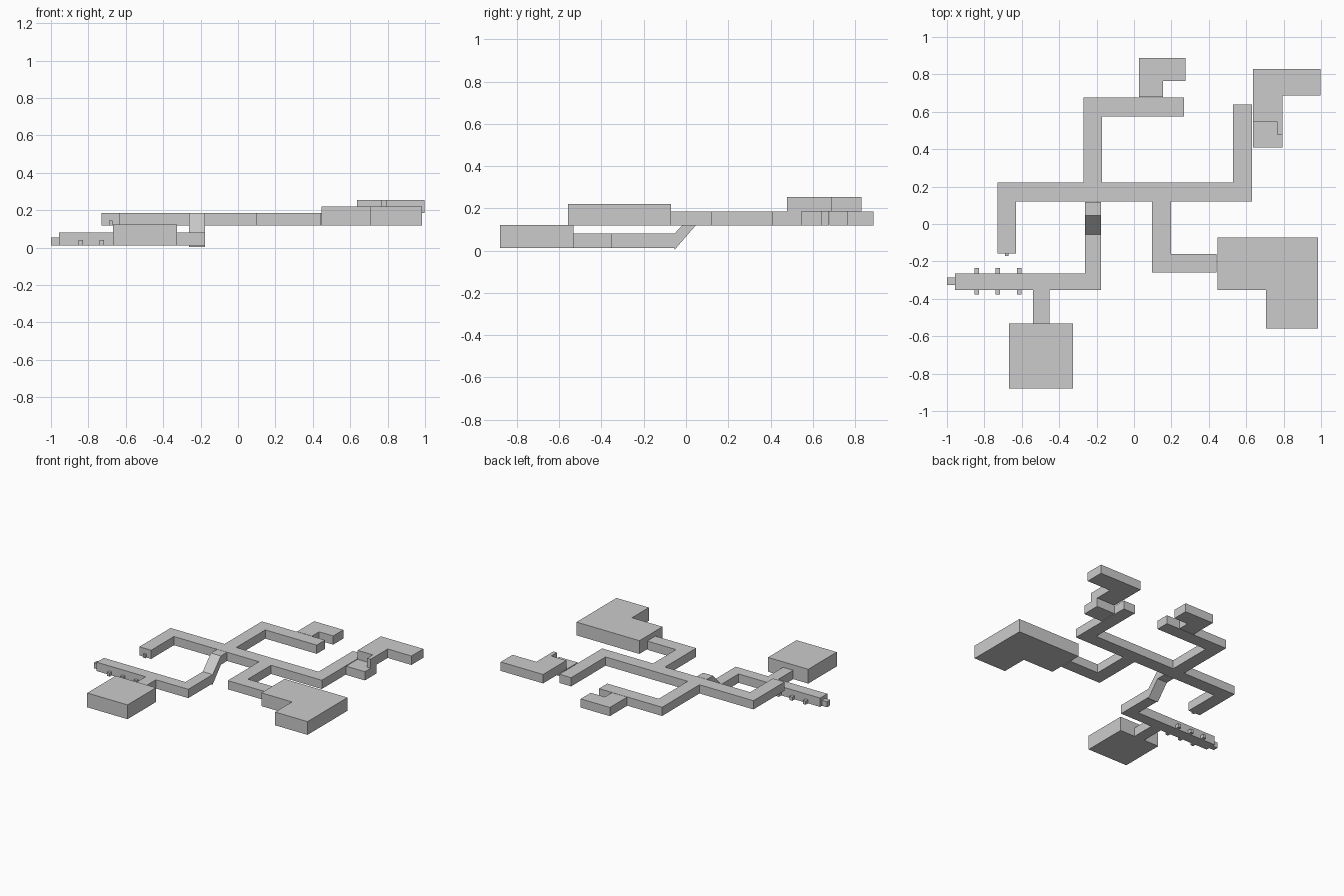
import bpy, bmesh
from mathutils import Vector


def extrude(name, points, offset):
    """Extrude a planar outline of 3D points along an offset into a closed solid."""
    bm = bmesh.new()
    face = bm.faces.new([bm.verts.new(p) for p in points])
    res = bmesh.ops.extrude_face_region(bm, geom=[face], use_keep_orig=True)
    moved = [v for v in res["geom"] if isinstance(v, bmesh.types.BMVert)]
    bmesh.ops.translate(bm, verts=moved, vec=Vector(offset))
    bmesh.ops.recalc_face_normals(bm, faces=bm.faces)
    mesh = bpy.data.meshes.new(name)
    bm.to_mesh(mesh)
    bm.free()
    ob = bpy.data.objects.new(name, mesh)
    bpy.context.collection.objects.link(ob)
    return ob


def slab(name, outline, z0, z1):
    return extrude(name, [(x, y, z0) for x, y in outline], (0, 0, z1 - z0))


def box(name, x0, x1, y0, y1, z0, z1):
    return slab(name, [(x0, y0), (x1, y0), (x1, y1), (x0, y1)], z0, z1)


LOW, LOW_TOP = 0.012, 0.08
MID, MID_TOP = 0.118, 0.185

# Upper corridor network, traced as one outline
slab("upper_corridors", [
    (-0.73, -0.157), (-0.63, -0.157), (-0.63, 0.12), (0.095, 0.12),
    (0.095, -0.26), (0.442, -0.26), (0.442, -0.16), (0.197, -0.16),
    (0.197, 0.12), (0.63, 0.12), (0.63, 0.64), (0.53, 0.64),
    (0.53, 0.222), (-0.17, 0.222), (-0.17, 0.575), (0.268, 0.575),
    (0.268, 0.676), (-0.27, 0.676), (-0.27, 0.222), (-0.73, 0.222)], MID, MID_TOP)
box("corridor_end_peg", -0.69, -0.67, -0.172, -0.157, MID, 0.145)

# Small angled room at the back
slab("back_room", [
    (0.027, 0.679), (0.155, 0.679), (0.155, 0.765), (0.275, 0.765),
    (0.275, 0.888), (0.027, 0.888)], MID, MID_TOP)

# Two-level room at the back right
box("right_room_lower", 0.636, 0.795, 0.408, 0.547, MID, MID_TOP)
slab("right_room_upper", [
    (0.636, 0.547), (0.765, 0.547), (0.765, 0.478), (0.795, 0.478),
    (0.795, 0.686), (0.997, 0.686), (0.997, 0.83), (0.636, 0.83)], MID_TOP, 0.254)

# Large angled room at the front right
slab("large_room", [
    (0.447, -0.353), (0.707, -0.353), (0.707, -0.558), (0.983, -0.558),
    (0.983, -0.072), (0.447, -0.072)], MID, 0.22)

# Sloped passage joining the two levels, with its short landing
extrude("ramp", [
    (-0.262, -0.055, 0.003), (-0.262, 0.045, MID), (-0.262, 0.118, MID),
    (-0.262, 0.118, MID_TOP), (-0.262, 0.045, MID_TOP), (-0.262, -0.055, LOW_TOP)],
    (0.085, 0, 0))

# Lower corridor with branch to the square room
slab("lower_corridor", [
    (-0.957, -0.352), (-0.54, -0.352), (-0.54, -0.533), (-0.453, -0.533),
    (-0.453, -0.352), (-0.177, -0.352), (-0.177, -0.055), (-0.262, -0.055),
    (-0.262, -0.265), (-0.957, -0.265)], LOW, LOW_TOP)
box("lower_corridor_end", -1.0, -0.957, -0.325, -0.287, LOW, 0.055)
box("square_room", -0.668, -0.325, -0.88, -0.533, LOW, 0.122)

# Pairs of stubs along the lower corridor
for i, x in enumerate((-0.842, -0.728, -0.614)):
    box(f"stub_front_{i}", x - 0.012, x + 0.012, -0.376, -0.352, LOW, 0.04)
    box(f"stub_back_{i}", x - 0.012, x + 0.012, -0.265, -0.236, LOW, 0.04)
